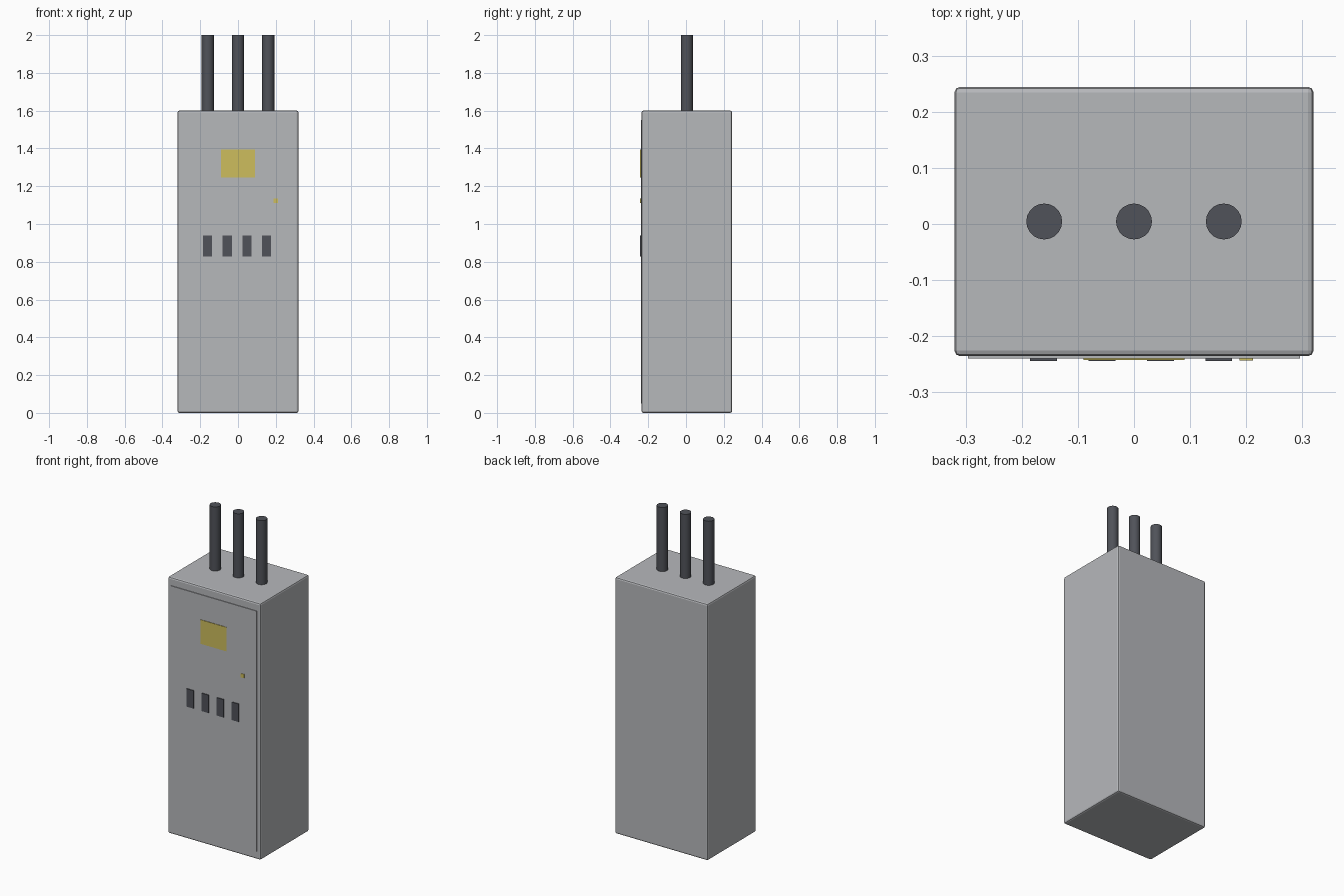
import bpy

if "Cube" in bpy.data.objects:
    bpy.data.objects.remove(bpy.data.objects["Cube"])


def material(name, rgb):
    m = bpy.data.materials.new(name)
    m.diffuse_color = (*rgb, 1.0)
    m.use_nodes = True
    m.node_tree.nodes["Principled BSDF"].inputs["Base Color"].default_value = m.diffuse_color
    return m


GREY = material("cabinet grey", (0.47, 0.48, 0.50))
DARK = material("dark rubber", (0.08, 0.085, 0.10))
YELLOW = material("warning yellow", (0.61, 0.51, 0.11))

FRONT = -0.2355   # cabinet front plane
MID_Y = 0.0045    # cabinet centre in depth


def box(name, x, y, z, mat, bevel=0.0):
    """Box from (min, max) pairs on each axis."""
    bpy.ops.mesh.primitive_cube_add(
        size=1, location=[(a + b) / 2 for a, b in (x, y, z)])
    ob = bpy.context.object
    ob.name = name
    ob.scale = [b - a for a, b in (x, y, z)]
    bpy.ops.object.transform_apply(location=False, rotation=False, scale=True)
    ob.data.materials.append(mat)
    if bevel:
        mod = ob.modifiers.new("rounded_edges", 'BEVEL')
        mod.width = bevel
        mod.segments = 2
    return ob


def front_plate(name, cx, cz, w, h, depth, mat):
    """Thin plate fixed on the front of the cabinet."""
    return box(name, (cx - w / 2, cx + w / 2), (FRONT - depth, FRONT + 0.002),
               (cz - h / 2, cz + h / 2), mat)


# Cabinet shell and door
box("cabinet", (-0.32, 0.32), (FRONT, MID_Y + 0.24), (0, 1.6), GREY, 0.01)
front_plate("door", 0, 0.8, 0.592, 1.5, 0.004, GREY)

# Warning sign and lock
front_plate("warning_sign", 0, 1.32, 0.18, 0.15, 0.007, YELLOW)
front_plate("door_lock", 0.2, 1.122, 0.024, 0.024, 0.0075, YELLOW)

# Row of vents
for i in range(4):
    front_plate(f"vent_{i + 1}", -0.161 + i * 0.104, 0.884, 0.048, 0.112,
                0.009, DARK)

# Cables leaving through the top
for i, x in enumerate((-0.16, 0, 0.16)):
    bpy.ops.mesh.primitive_cylinder_add(
        vertices=20, radius=0.032, depth=0.42, location=(x, MID_Y, 1.79))
    cable = bpy.context.object
    cable.name = f"cable_{i + 1}"
    cable.data.materials.append(DARK)
    bpy.ops.object.shade_smooth_by_angle()
